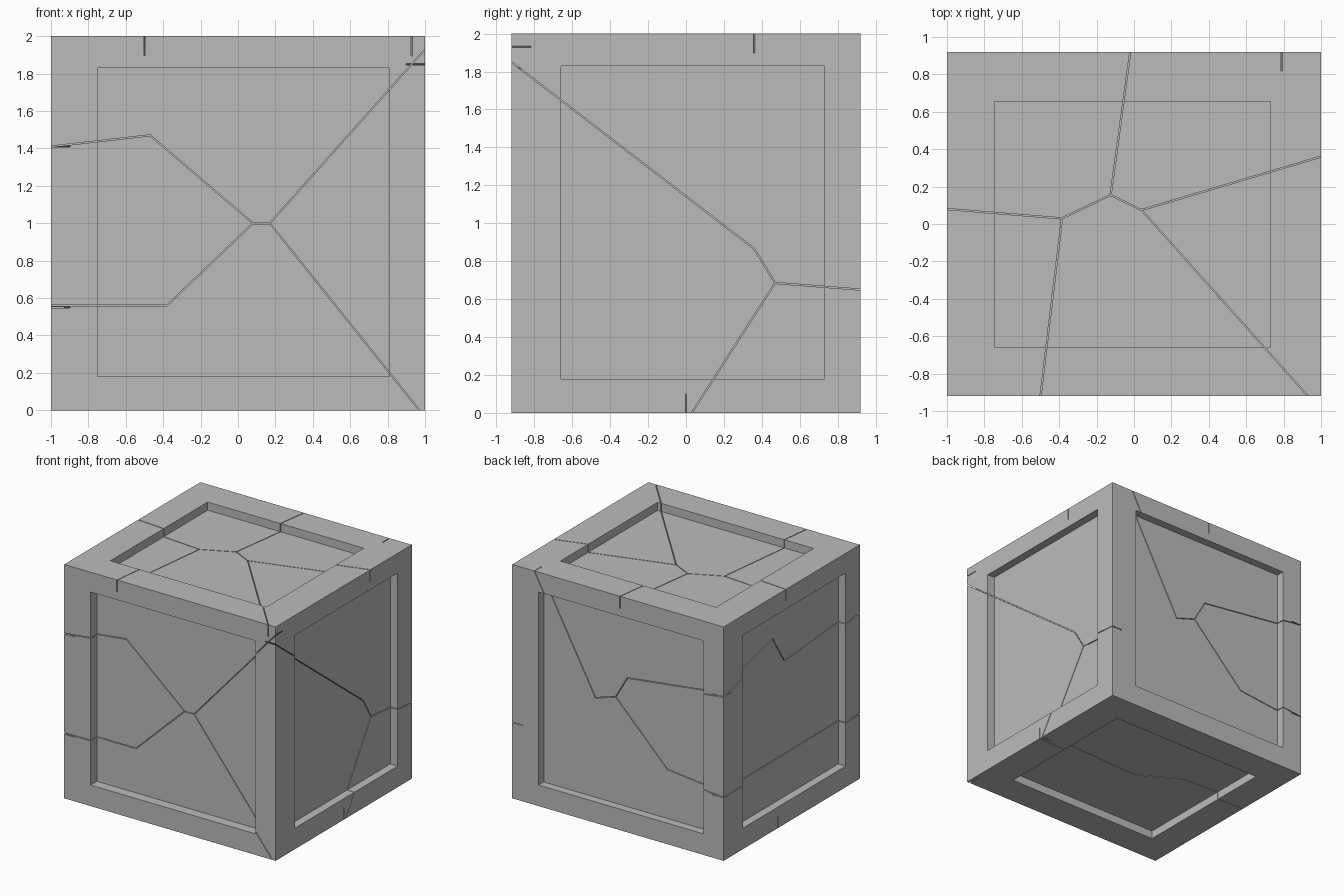
import bpy, bmesh
from mathutils import Vector

if "Cube" in bpy.data.objects:
    bpy.data.objects.remove(bpy.data.objects["Cube"])

HX, HY, H = 1.0, 0.92, 2.0
WIDTH = 0.006          # hairline crack width
DEPTH = 0.07           # recessed panel depth

stone = bpy.data.materials.new("plain grey")
stone.diffuse_color = (0.5, 0.5, 0.5, 1)
stone.use_nodes = True
stone.node_tree.nodes["Principled BSDF"].inputs["Base Color"].default_value = stone.diffuse_color


def prism(bm, side, quad, inner, outer):
    """Closed block over a quad outline on one side (normal axis, direction)."""
    n, sgn = side
    a, b = [i for i in range(3) if i != n]
    plane = ((-HX, -HY, 0)[n], (HX, HY, H)[n])[sgn > 0]
    rings = []
    for off in (-inner, outer):
        ring = []
        for p in quad:
            co = Vector()
            co[a], co[b], co[n] = p[0], p[1], plane + sgn * off
            ring.append(bm.verts.new(co))
        rings.append(ring)
    lo, hi = rings
    bm.faces.new(lo)
    bm.faces.new(hi[::-1])
    for i in range(4):
        j = (i + 1) % 4
        bm.faces.new((lo[i], hi[i], hi[j], lo[j]))


def to_object(bm, name):
    bmesh.ops.recalc_face_normals(bm, faces=bm.faces[:])
    me = bpy.data.meshes.new(name)
    bm.to_mesh(me)
    bm.free()
    ob = bpy.data.objects.new(name, me)
    bpy.context.collection.objects.link(ob)
    return ob


def volume(mesh):
    bm = bmesh.new()
    bm.from_mesh(mesh)
    v = bm.calc_volume(signed=True)
    bm.free()
    return v


def carve(target, bm, max_loss):
    """Subtract a cutter; keep the result only if the removed volume is sane."""
    cutter = to_object(bm, "cutter")
    cutter.hide_render = True
    mod = target.modifiers.new("carve", 'BOOLEAN')
    mod.operation, mod.solver, mod.object = 'DIFFERENCE', 'EXACT', cutter
    mod.use_self = True
    bpy.context.view_layer.update()
    dg = bpy.context.evaluated_depsgraph_get()
    me = bpy.data.meshes.new_from_object(target.evaluated_get(dg))
    target.modifiers.remove(mod)
    if 0 < volume(target.data) - volume(me) < max_loss:
        target.data = me
    bpy.data.objects.remove(cutter)


def crack(side, *lines):
    """Cut hairline grooves along polylines on one side."""
    bm = bmesh.new()
    k = 0
    for line in lines:
        for p, q in zip(line, line[1:]):
            p, q = Vector(p), Vector(q)
            d = (q - p).normalized()
            w = Vector((-d.y, d.x)) * WIDTH / 2
            p, q = p - d * 0.004, q + d * 0.004
            k += 1
            prism(bm, side, [p - w, q - w, q + w, p + w],
                  DEPTH + 0.03 + 0.0007 * k, 0.02 + 0.0007 * k)
    carve(block, bm, 0.15)


# main block
bm = bmesh.new()
bmesh.ops.create_cube(bm, size=2)
for v in bm.verts:
    v.co = Vector((v.co.x * HX, v.co.y * HY, v.co.z + 1))
block = to_object(bm, "cracked_block")

# recessed panels: opposite walls are half-turn copies, top and bottom match
FRONT, BACK, LEFT, RIGHT, BOTTOM, TOP = [(n, s) for n in (1, 0, 2) for s in (-1, 1)]
BACK, LEFT, RIGHT = (1, 1), (0, -1), (0, 1)
bm = bmesh.new()
for near, far, (u0, u1), (v0, v1), flip in (
        (FRONT, BACK, (-.75, .81), (.18, 1.83), -1),
        (RIGHT, LEFT, (-.66, .73), (.18, 1.83), -1),
        (TOP, BOTTOM, (-.745, .73), (-.66, .655), 1)):
    for side, f in ((near, 1), (far, flip)):
        depth = DEPTH + (0.015 if side == FRONT else 0)
        a, b = sorted((u0 * f, u1 * f))
        prism(bm, side, [(a, v0), (b, v0), (b, v1), (a, v1)], depth, 0.05)
carve(block, bm, 2.0)

# cracks: each side has a central junction with a few branches to the rim
crack(FRONT, [(-1, 1.41), (-.47, 1.47), (.08, 1), (.17, 1), (1, 1.93)],
      [(-1, .56), (-.38, .56), (.08, 1)], [(.17, 1), (.97, 0)])
crack(RIGHT, [(-HY, 1.85), (.36, .865), (.47, .685), (HY, .65)],
      [(.47, .685), (.03, 0)])
crack(TOP, [(-1, .08), (-.385, .03), (-.125, .155), (.04, .075), (1, .36)],
      [(-.385, .03), (-.5, -HY)], [(-.125, .155), (-.02, HY)],
      [(.04, .075), (.93, -HY)])
crack(BACK, [(.79, H), (.26, 1.03), (.07, 1.09), (-.42, .6), (-1, .54)],
      [(.07, 1.09), (-.04, 1.28), (-1, 1.4)])
crack(LEFT, [(HY, 1.4), (.16, 1.59), (0, 1.34), (-HY, 1.41)],
      [(HY, .54), (-HY, .55)])
crack(BOTTOM, [(1, 0), (-.05, -.05), (-.39, .15), (-1, .19)])

block.data.materials.clear()
block.data.materials.append(stone)
for f in block.data.polygons:
    f.material_index = 0
    f.use_smooth = False
